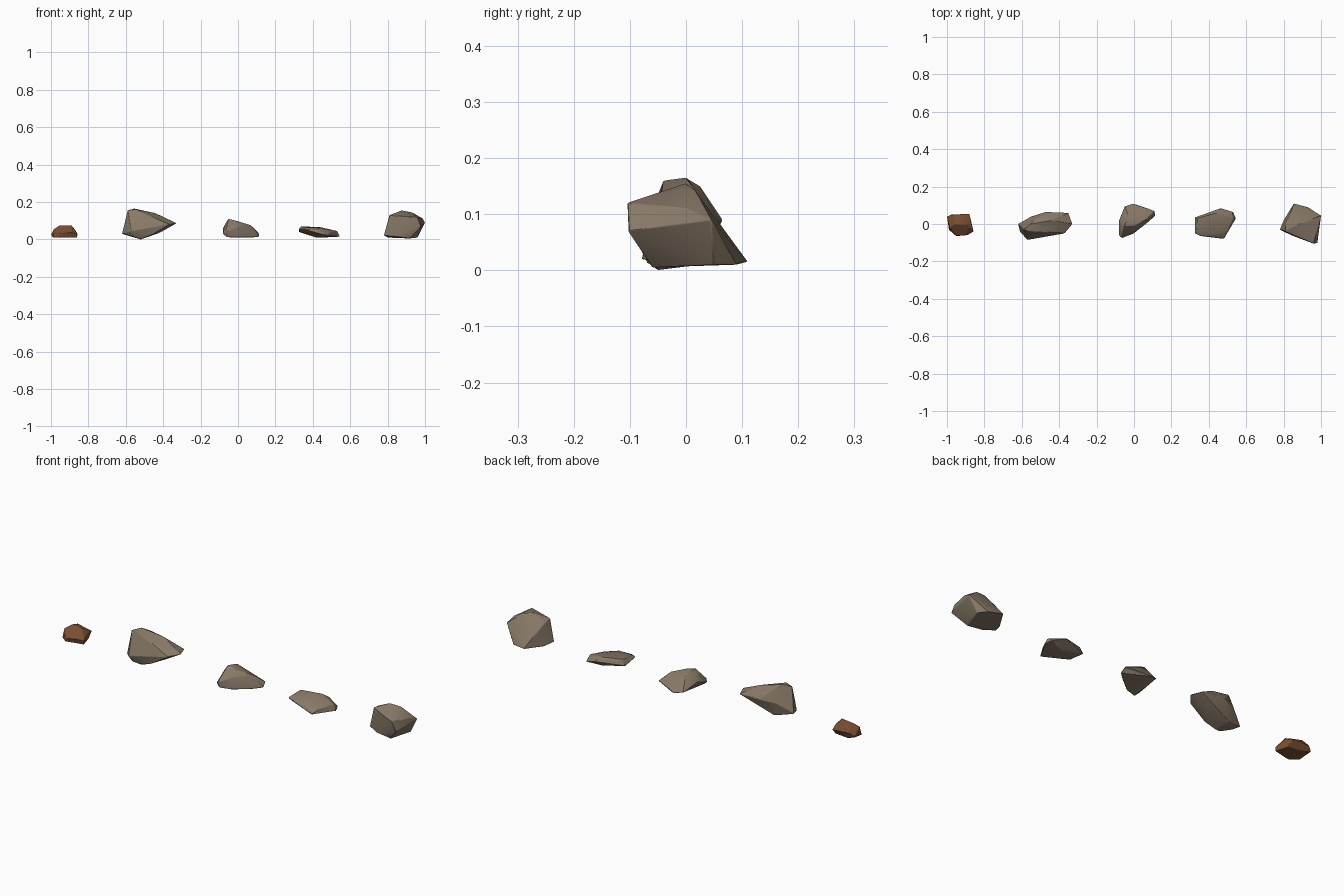
import bpy
import bmesh
import math
from mathutils import Vector

default_cube = bpy.data.objects.get("Cube")
if default_cube:
    bpy.data.objects.remove(default_cube, do_unlink=True)


def make_material(name, colour):
    material = bpy.data.materials.new(name)
    material.use_nodes = True
    material.diffuse_color = (*colour, 1)
    shader = next(n for n in material.node_tree.nodes if n.type == "BSDF_PRINCIPLED")
    shader.inputs["Base Color"].default_value = (*colour, 1)
    shader.inputs["Roughness"].default_value = 0.9
    return material


stone = make_material("grey_brown_stone", (0.25, 0.195, 0.14))
rust = make_material("rust_brown_stone", (0.2, 0.08, 0.035))


def chipped_rock(name, centre_x, corners, materials, second_colour_rule=None):
    """Wrap a hull round chipped corners, given in centimetres from the rock's
    centre, then wear its edges down with a narrow bevel."""
    bm = bmesh.new()
    for corner in corners:
        bm.verts.new(Vector(corner) / 100)
    hull = bmesh.ops.convex_hull(bm, input=bm.verts)
    unused = [e for e in hull["geom_interior"] if isinstance(e, bmesh.types.BMVert)]
    bmesh.ops.delete(bm, geom=unused, context="VERTS")
    bmesh.ops.recalc_face_normals(bm, faces=bm.faces)
    bm.normal_update()
    # Paint the second stone colour on the faces picked by the rule
    if second_colour_rule:
        for face in bm.faces:
            if second_colour_rule(face.calc_center_median(), face.normal):
                face.material_index = 1
    mesh = bpy.data.meshes.new(name)
    bm.to_mesh(mesh)
    bm.free()
    for material in materials:
        mesh.materials.append(material)
    rock = bpy.data.objects.new(name, mesh)
    rock.location.x = centre_x
    bpy.context.collection.objects.link(rock)
    bpy.ops.object.select_all(action="DESELECT")
    rock.select_set(True)
    bpy.context.view_layer.objects.active = rock
    bpy.ops.object.shade_smooth_by_angle(angle=math.radians(28))
    worn_edges = rock.modifiers.new("worn_edges", "BEVEL")
    worn_edges.width = 0.002
    worn_edges.segments = 1
    worn_edges.limit_method = "ANGLE"
    worn_edges.angle_limit = math.radians(28)
    return rock


# Small rust-coloured pebble
chipped_rock("rust_pebble", -0.93, [
    (-6, -3, 1), (-2, -6, 1), (7, -4, 1), (5, 3, 1), (-3, 4, 1),
    (-7, 4, 2.5), (7.2, -4, 3), (-2, -6.5, 3), (4, -6, 4), (5, 5.5, 4),
    (6, 1, 5), (-5, 5, 4.5), (-2.5, 0, 7.5), (4, -1, 7.5), (-2, 4, 6.5),
    (-5.5, -2, 5.5),
], [rust])

# Long rock, tall at one end and overhanging at the other
chipped_rock("long_rock", -0.48, [
    (-14, 0, 3), (-13, -4, 3), (-9, -8.5, 4.5), (-8, -7, 1.5), (-4, -5, 0),
    (2, -6, 2.5), (-5, 3, 1), (-11, -3, 15.5), (-7.5, 0, 16.5),
    (-7, -4, 16), (-5, 2.5, 15), (4, 2, 14), (13, 6, 8.5), (15.2, 0, 8.7),
    (11, -5, 8), (6, 0, 3.5), (1, 6.5, 9), (-7, 4, 8),
], [stone])

# Wedge-shaped rock, steep at the front and sloping down to the back
chipped_rock("wedge_rock", 0.02, [
    (-8, -7, 1.2), (-2, -5, 1), (5.5, 1, 1), (9.5, 4.5, 1.5), (9, 7, 3.5),
    (-2.5, 11, 1.5), (-7, 9.5, 2.5), (5, 8.5, 3), (-10, -6, 3),
    (-10, 2, 6), (-8.5, -7.5, 4), (-9, -1, 8), (-2, -4, 7), (-7, -1, 11),
    (-5, 3.5, 10.5), (-2, -1, 9.7), (5, 2.5, 7.5),
], [stone])

# Flat flake with a rust-stained broken edge under its front rim
chipped_rock("flat_flake", 0.43, [
    (-9, 3, 7), (-9.5, -4, 6.5), (1.5, 6, 6.5), (-1, -5, 6.2),
    (10, 3, 4.5), (7, -4, 4), (-10.5, 3.5, 4), (-10.5, -5, 5.5),
    (-7.5, -6.5, 5.5), (0, -6.8, 4.8), (5, -8, 2), (11.5, 3, 1.5),
    (10, 6.5, 2), (3.5, 8.5, 4.5), (-3, 6, 4), (-9, -4, 3.8),
    (0, -5, 2.8), (-1, -3, 1), (2, 4, 1),
], [stone, rust],
    lambda centre, normal: normal.y < -0.3 and centre.z > 0.035
    and centre.x < 0.01 and normal.z < 0.3)

# Blocky boulder with a low ridge on top
chipped_rock("blocky_boulder", 0.89, [
    (-11, -3, 2), (-9, 2, 1), (-3.5, 11, 1.5), (4, 9, 1), (7, 5, 1),
    (3, -6, 0.5), (-5, -6, 1.5), (-8, -4, 13), (-8, 0, 12.5),
    (-1.5, 0, 15.5), (4, 1.5, 14.5), (11, 4.5, 9), (7, -10.5, 12),
    (9, -10.3, 7), (-1, -7, 12), (10, 0, 11),
], [stone])
